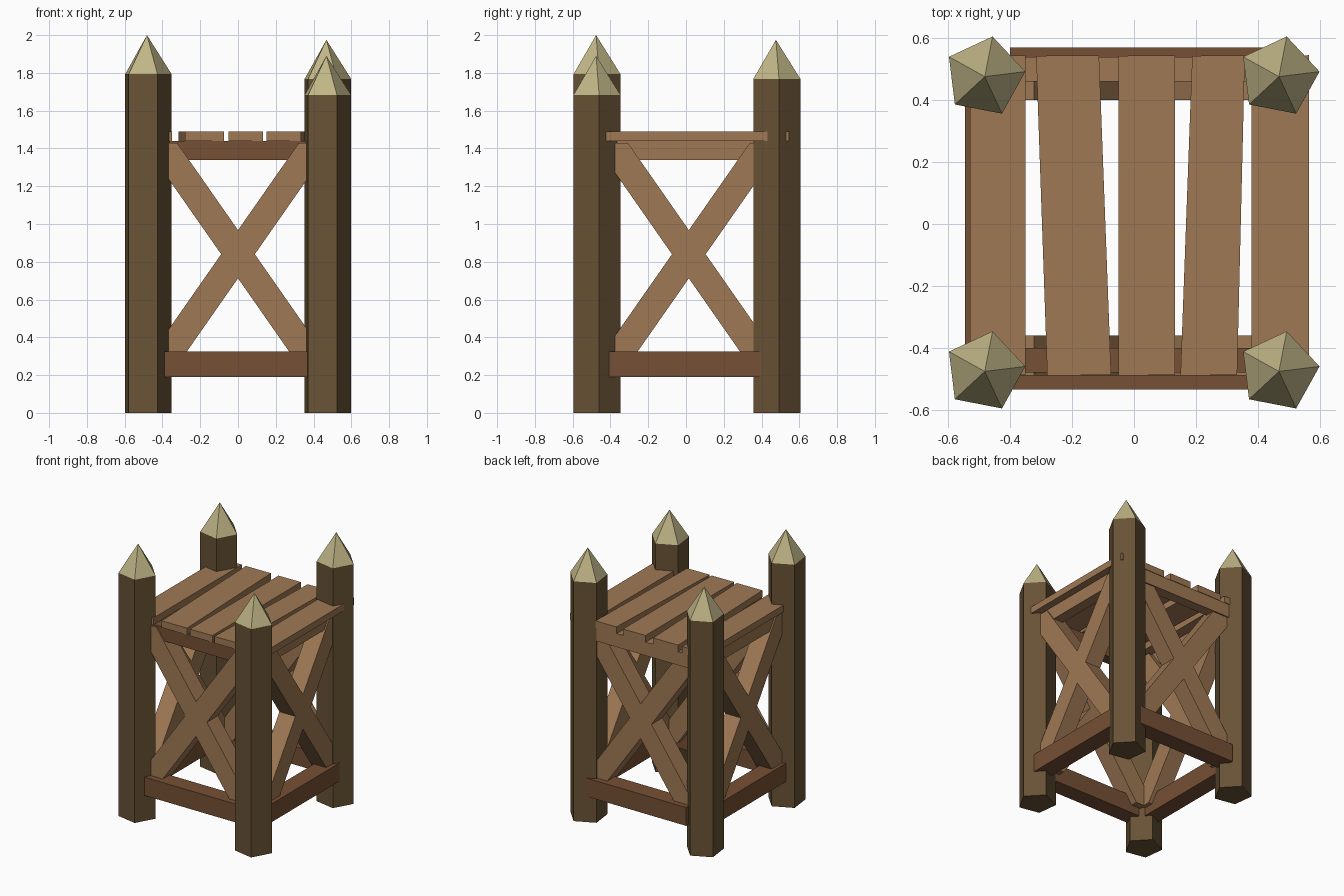
import bpy, bmesh, math
from mathutils import Vector

if "Cube" in bpy.data.objects:
    bpy.data.objects.remove(bpy.data.objects["Cube"])


def material(name, rgb):
    m = bpy.data.materials.new(name)
    m.diffuse_color = (*rgb, 1)
    m.use_nodes = True
    m.node_tree.nodes["Principled BSDF"].inputs["Base Color"].default_value = m.diffuse_color
    return m


BARK = material("bark", (0.14, 0.085, 0.035))
TIP = material("cut_wood", (0.52, 0.46, 0.24))
LIGHT = material("light_wood", (0.35, 0.19, 0.09))
DARK = material("dark_wood", (0.18, 0.08, 0.035))


def finish(name, bm, mats):
    bmesh.ops.recalc_face_normals(bm, faces=bm.faces)
    me = bpy.data.meshes.new(name)
    bm.to_mesh(me)
    bm.free()
    for m in mats:
        me.materials.append(m)
    ob = bpy.data.objects.new(name, me)
    bpy.context.collection.objects.link(ob)


def prism(name, outline, sweep, mat):
    """Extrude a flat outline along the sweep vector."""
    bm = bmesh.new()
    a = [bm.verts.new(p) for p in outline]
    b = [bm.verts.new(Vector(p) + Vector(sweep)) for p in outline]
    bm.faces.new(a)
    bm.faces.new(b)
    for i in range(len(a)):
        j = (i + 1) % len(a)
        bm.faces.new((a[i], a[j], b[j], b[i]))
    finish(name, bm, [mat])


def box(name, x0, x1, y0, y1, z0, z1, mat):
    prism(name, [(x0, y0, z0), (x1, y0, z0), (x1, y1, z0), (x0, y1, z0)],
          (0, 0, z1 - z0), mat)


# Pentagonal posts with sharpened tips
def post(name, x, y, top):
    bm = bmesh.new()
    ang = [math.radians(7 + 72 * i) for i in range(5)]
    ring = [[bm.verts.new((x + 0.132 * math.cos(a), y + 0.132 * math.sin(a), z))
             for a in ang] for z in (0, top - 0.207)]
    apex = bm.verts.new((x, y, top))
    bm.faces.new(ring[0])
    for i in range(5):
        j = (i + 1) % 5
        bm.faces.new((ring[0][i], ring[0][j], ring[1][j], ring[1][i]))
        bm.faces.new((ring[1][i], ring[1][j], apex)).material_index = 1
    finish(name, bm, [BARK, TIP])


post("front_left_post", -0.482, -0.476, 2.0)
post("front_right_post", 0.468, -0.476, 1.89)
post("back_left_post", -0.482, 0.476, 1.94)
post("back_right_post", 0.468, 0.476, 1.975)

# Lower rails
box("front_lower_rail", -0.39, 0.40, -0.535, -0.41, 0.19, 0.325, DARK)
box("back_lower_rail", -0.40, 0.42, 0.44, 0.57, 0.19, 0.325, DARK)
box("left_lower_rail", -0.545, -0.42, -0.40, 0.40, 0.19, 0.325, DARK)
box("right_lower_rail", 0.42, 0.55, -0.41, 0.40, 0.19, 0.325, DARK)

# Upper rails under the deck
box("front_upper_rail", -0.42, 0.42, -0.48, -0.40, 1.34, 1.44, DARK)
box("back_upper_rail", -0.42, 0.42, 0.46, 0.54, 1.34, 1.44, LIGHT)
box("left_upper_rail", -0.51, -0.43, -0.42, 0.42, 1.34, 1.44, LIGHT)
box("right_upper_rail", 0.43, 0.51, -0.42, 0.42, 1.34, 1.44, LIGHT)

# Crossed braces on all four sides
BRACE = [(0.323, 1.43), (0.4, 1.43), (0.4, 1.285),
         (-0.323, 0.25), (-0.4, 0.25), (-0.4, 0.395)]
for s, tag in ((1, "rising"), (-1, "falling")):
    for side, y in (("front", -0.49), ("back", 0.40)):
        prism(f"{side}_{tag}_brace", [(s * u, y, z) for u, z in BRACE],
              (0, 0.13, 0), LIGHT)
    for side, x in (("left", -0.52), ("right", 0.39)):
        prism(f"{side}_{tag}_brace", [(x, s * u + 0.015, z) for u, z in BRACE],
              (0.13, 0, 0), LIGHT)

# Deck planks: front left/right x, back left/right x
PLANKS = [(-0.53, -0.35, -0.53, -0.35), (-0.28, -0.074, -0.316, -0.113),
          (-0.05, 0.132, -0.05, 0.132), (0.15, 0.333, 0.188, 0.358),
          (0.38, 0.565, 0.38, 0.565)]
for i, (a, b, c, d) in enumerate(PLANKS):
    prism(f"deck_plank_{i + 1}",
          [(a, -0.49, 1.44), (b, -0.487, 1.44), (d, 0.545, 1.44), (c, 0.543, 1.44)],
          (0, 0, 0.05), LIGHT)
